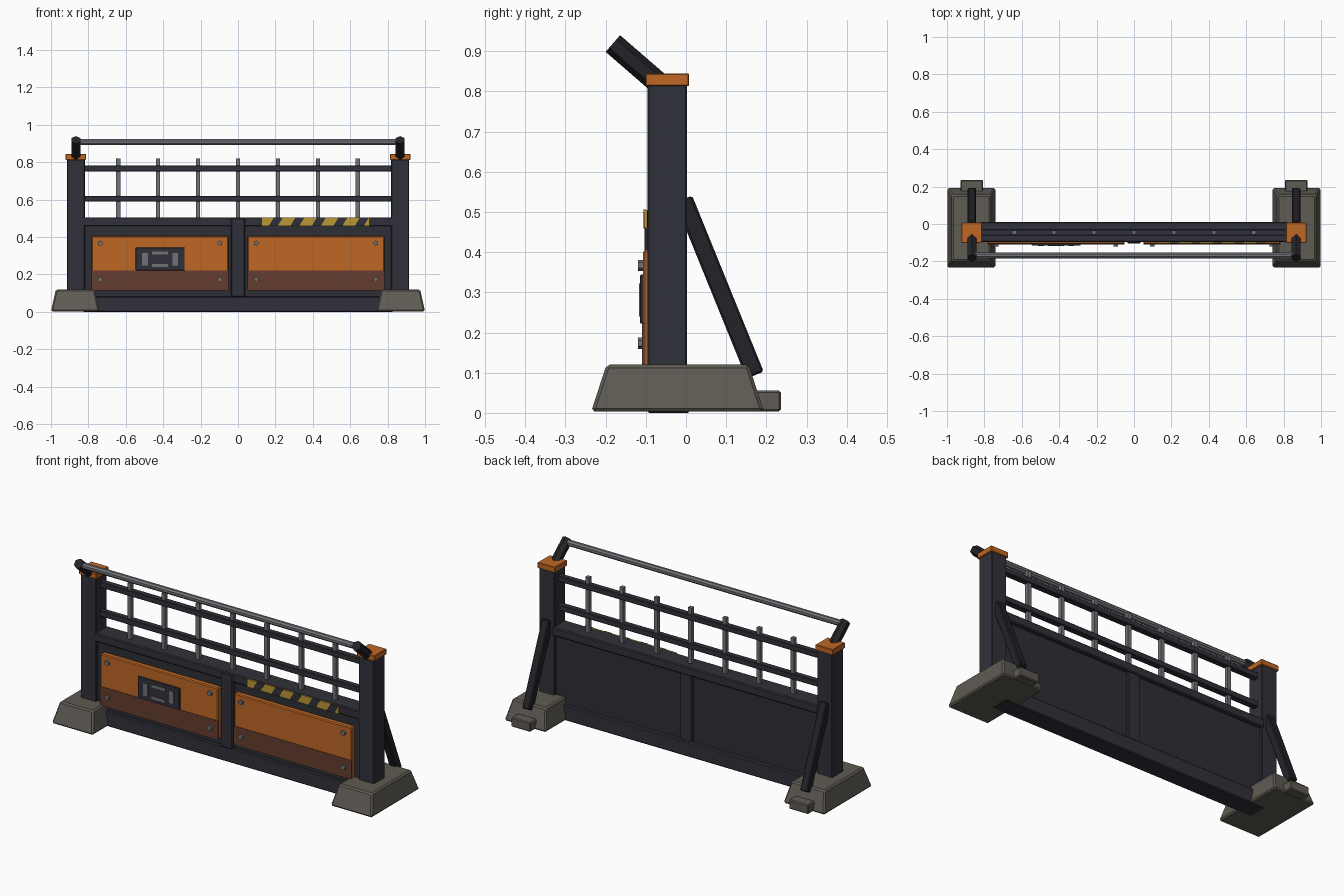
import bpy, bmesh, math
from mathutils import Vector

if "Cube" in bpy.data.objects:
    bpy.data.objects.remove(bpy.data.objects["Cube"])


def material(name, color):
    m = bpy.data.materials.new(name)
    m.use_nodes = True
    m.diffuse_color = (*color, 1)
    bsdf = m.node_tree.nodes["Principled BSDF"]
    bsdf.inputs["Base Color"].default_value = (*color, 1)
    bsdf.inputs["Roughness"].default_value = 0.6
    return m


DARK = material("dark steel", (0.03, 0.03, 0.042))
PANEL = material("panel steel", (0.026, 0.028, 0.035))
BLACK = material("black steel", (0.017, 0.017, 0.022))
ORANGE = material("orange paint", (0.52, 0.135, 0.018))
BROWN = material("dirty brown", (0.13, 0.048, 0.028))
CONCRETE = material("concrete", (0.115, 0.105, 0.088))
GREY = material("bare metal", (0.165, 0.17, 0.185))
YELLOW = material("hazard yellow", (0.5, 0.31, 0.035))


def finish(name, bm, mat, bevel=0):
    bmesh.ops.recalc_face_normals(bm, faces=bm.faces)
    me = bpy.data.meshes.new(name)
    bm.to_mesh(me)
    bm.free()
    me.materials.append(mat)
    ob = bpy.data.objects.new(name, me)
    bpy.context.collection.objects.link(ob)
    if bevel:
        mod = ob.modifiers.new("edge bevel", 'BEVEL')
        mod.width = bevel
        mod.segments = 1
    return ob


def box(name, mat, x, y, z, bevel=0, top_inset=(0, 0), lean=0):
    """Box from ranges; the top can be inset in x and y, or leaned along x."""
    bm = bmesh.new()
    bmesh.ops.create_cube(bm, size=1)
    mid = Vector([sum(r) / 2 for r in (x, y, z)])
    size = Vector([r[1] - r[0] for r in (x, y, z)])
    for v in bm.verts:
        top = v.co.z > 0
        side = v.co.copy()
        v.co = mid + side * size
        if top:
            v.co.x -= math.copysign(top_inset[0], side.x)
            v.co.y -= math.copysign(top_inset[1], side.y)
        v.co.x += lean if top else -lean
    return finish(name, bm, mat, bevel)


def bar(name, mat, a, b, radius, sides, turn=0, bevel=0):
    """Straight prism between two points."""
    a, b = Vector(a), Vector(b)
    bm = bmesh.new()
    bmesh.ops.create_cone(bm, cap_ends=True, segments=sides, radius1=radius,
                          radius2=radius, depth=(b - a).length)
    ob = finish(name, bm, mat, bevel)
    for v in ob.data.vertices:
        c, s = math.cos(turn), math.sin(turn)
        v.co = (v.co.x * c - v.co.y * s, v.co.x * s + v.co.y * c, v.co.z)
    ob.location = (a + b) / 2
    ob.rotation_euler = (b - a).to_track_quat('Z', 'Y').to_euler()
    return ob


def around(c, half):
    return (c - half, c + half)


# End supports
for side, s in (("right", -1), ("left", 1)):
    px = s * 0.867
    box(side + "_base", CONCRETE, around(s * 0.87, 0.13), (-0.236, 0.194),
        (0.003, 0.12), 0.008, (0.026, 0.038))
    box(side + "_rear_foot", CONCRETE, around(px, 0.06), (0.13, 0.236), (0.004, 0.056), 0.005)
    box(side + "_post", DARK, around(px, 0.048), (-0.096, 0.003), (0.01, 0.82), 0.004)
    box(side + "_post_cap", ORANGE, around(px, 0.055), (-0.101, 0.008), (0.813, 0.845), 0.003)
    bar(side + "_brace", BLACK, (px, -0.006, 0.532), (px, 0.172, 0.094),
        0.0325, 4, math.pi / 4, 0.005)
    bar(side + "_top_arm", BLACK, (px, -0.04, 0.796), (px, -0.182, 0.919), 0.0275, 6)

# Main frame
box("bottom_beam", DARK, (-0.83, 0.83), (-0.097, 0.01), (0, 0.083), 0.005)
box("top_beam", DARK, (-0.83, 0.83), (-0.097, 0.01), (0.458, 0.506), 0.005)
box("centre_post", DARK, around(0, 0.037), (-0.103, 0.001), (0.08, 0.5), 0.004)
for side, s in (("right", -1), ("left", 1)):
    box(side + "_back_panel", PANEL, around(s * 0.426, 0.4), (-0.08, -0.012), (0.075, 0.465))

    # Front plates with bolts
    cx = s * 0.417
    box(side + "_plate", ORANGE, around(cx, 0.367), (-0.107, -0.075), (0.115, 0.405), 0.005)
    box(side + "_plate_dirt", BROWN, around(cx, 0.3675), (-0.1095, -0.1005), (0.114, 0.222))
    for bx in (-0.32, 0.32):
        for bz in (0.173, 0.367):
            x = cx + bx
            bar(side + "_bolt", GREY, (x, -0.1, bz), (x, -0.12, bz), 0.014, 6)

# Latch on the right plate
LATCH = -0.416
box("latch_plate", DARK, around(LATCH, 0.131), (-0.114, -0.105), (0.222, 0.344), 0.002)
for s in (-1, 1):
    box("latch_grip", GREY, around(LATCH + s * 0.081, 0.015), (-0.117, -0.11), (0.247, 0.316))
    box("latch_slot", GREY, around(LATCH, 0.043), (-0.117, -0.11),
        around(0.281 + s * 0.033, 0.008))

# Hazard strip
box("hazard_strip", YELLOW, (0.128, 0.7), (-0.104, -0.096), (0.46, 0.505))
for i in range(5):
    box("hazard_stripe", DARK, around(0.2025 + 0.115 * i, 0.024), (-0.1055, -0.1),
        (0.459, 0.506), 0, (0, 0), 0.014)

# Railing
for z in (0.605, 0.767):
    box("rail", DARK, (-0.83, 0.83), around(-0.045, 0.017), around(z, 0.016), 0.003)
for i in range(-3, 4):
    box("railing_bar", GREY, around(i * 0.2135, 0.011), around(-0.045, 0.011), (0.49, 0.82))
bar("front_top_rail", GREY, (-0.867, -0.168, 0.908), (0.867, -0.168, 0.908), 0.017, 8, math.pi / 8)
